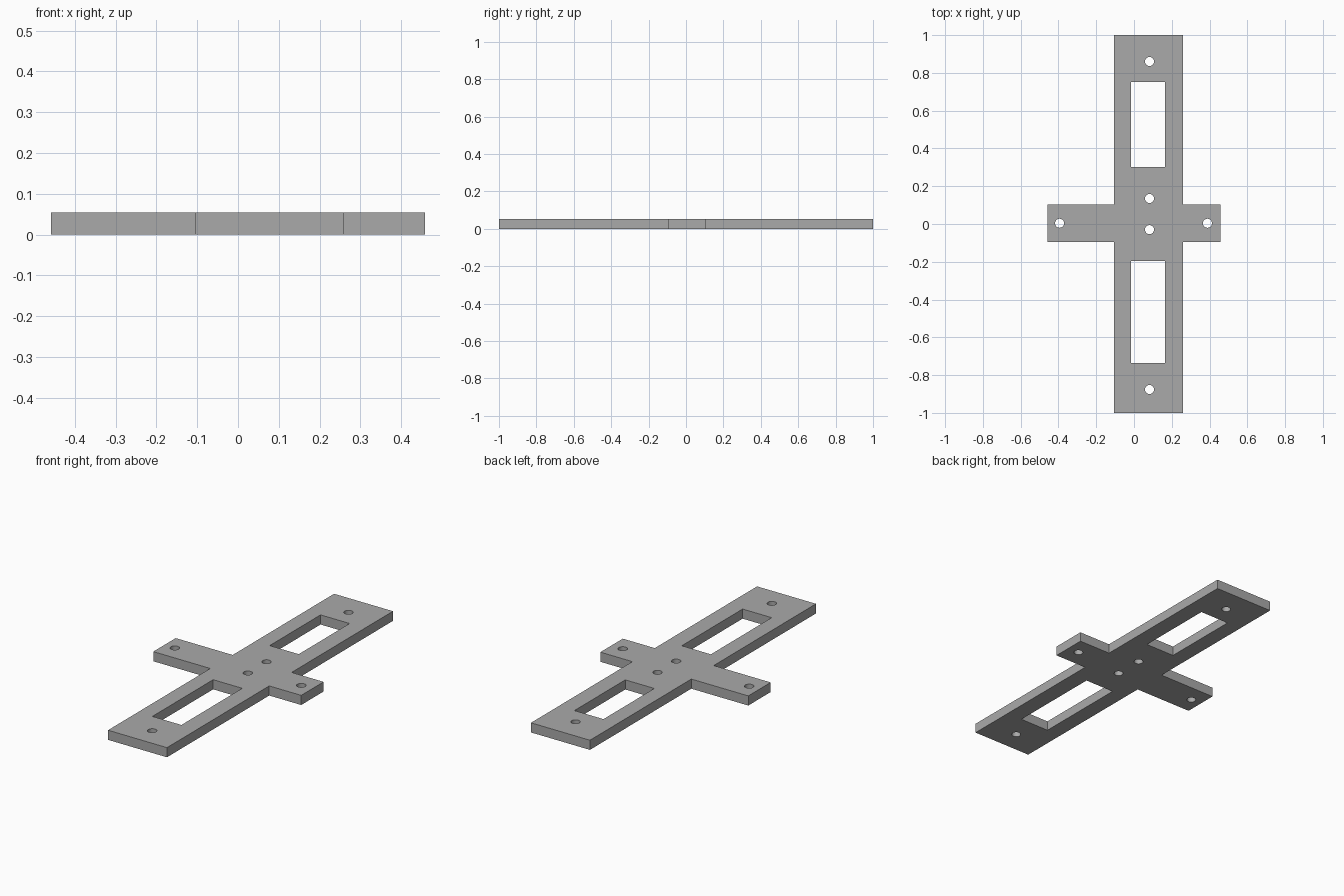
import bpy
import bmesh
from mathutils import Matrix

cube = bpy.data.objects.get("Cube")
if cube:
    bpy.data.objects.remove(cube)

THICK = 0.054
AXIS = 0.082          # x of the long bar's hole line
HOLE_R = 0.024

grey = bpy.data.materials.new("plain grey")
grey.use_nodes = True
colour = (0.4, 0.4, 0.4, 1)
grey.diffuse_color = colour
grey.node_tree.nodes["Principled BSDF"].inputs["Base Color"].default_value = colour


def make_object(name, bm):
    bmesh.ops.recalc_face_normals(bm, faces=bm.faces)
    mesh = bpy.data.meshes.new(name)
    bm.to_mesh(mesh)
    bm.free()
    mesh.materials.append(grey)
    obj = bpy.data.objects.new(name, mesh)
    bpy.context.collection.objects.link(obj)
    return obj


def add_box(bm, x0, x1, y0, y1):
    place = Matrix.Translation(((x0 + x1) / 2, (y0 + y1) / 2, THICK / 2))
    size = Matrix.Diagonal((x1 - x0, y1 - y0, THICK * 3, 1))
    bmesh.ops.create_cube(bm, size=1, matrix=place @ size)


def add_pin(bm, x, y):
    bmesh.ops.create_cone(bm, cap_ends=True, segments=32, radius1=HOLE_R, radius2=HOLE_R,
                          depth=THICK * 3, matrix=Matrix.Translation((x, y, THICK / 2)))


# Cross-shaped plate: one outline, extruded upwards
bar_l, bar_r, arm, low, high = -0.105, 0.26, 0.458, -0.095, 0.103
outline = [(bar_l, -1), (bar_r, -1), (bar_r, low), (arm, low), (arm, high), (bar_r, high),
           (bar_r, 1), (bar_l, 1), (bar_l, high), (-arm, high), (-arm, low), (bar_l, low)]
bm = bmesh.new()
base = bm.faces.new([bm.verts.new((x, y, 0)) for x, y in outline])
top = bmesh.ops.extrude_face_region(bm, geom=[base], use_keep_orig=True)
bmesh.ops.translate(bm, vec=(0, 0, THICK),
                    verts=[v for v in top["geom"] if isinstance(v, bmesh.types.BMVert)])
plate = make_object("cross_plate", bm)

# Slots and screw holes
bm = bmesh.new()
for y0, y1 in ((0.303, 0.753), (-0.735, -0.197)):
    add_box(bm, -0.016, 0.164, y0, y1)
for y in (0.86, 0.135, -0.03, -0.876):
    add_pin(bm, AXIS, y)
for x in (-0.394, 0.389):
    add_pin(bm, x, 0.004)
cutter = make_object("hole_cutter", bm)
cutter.hide_render = True
cutter.hide_viewport = True
cutter.display_type = 'WIRE'

cut = plate.modifiers.new("holes", 'BOOLEAN')
cut.operation = 'DIFFERENCE'
cut.solver = 'EXACT'
cut.object = cutter

# Crisp plate edges, smooth hole walls
bpy.context.view_layer.objects.active = plate
plate.select_set(True)
bpy.ops.object.modifier_apply(modifier=cut.name)
bpy.ops.object.shade_smooth_by_angle()
